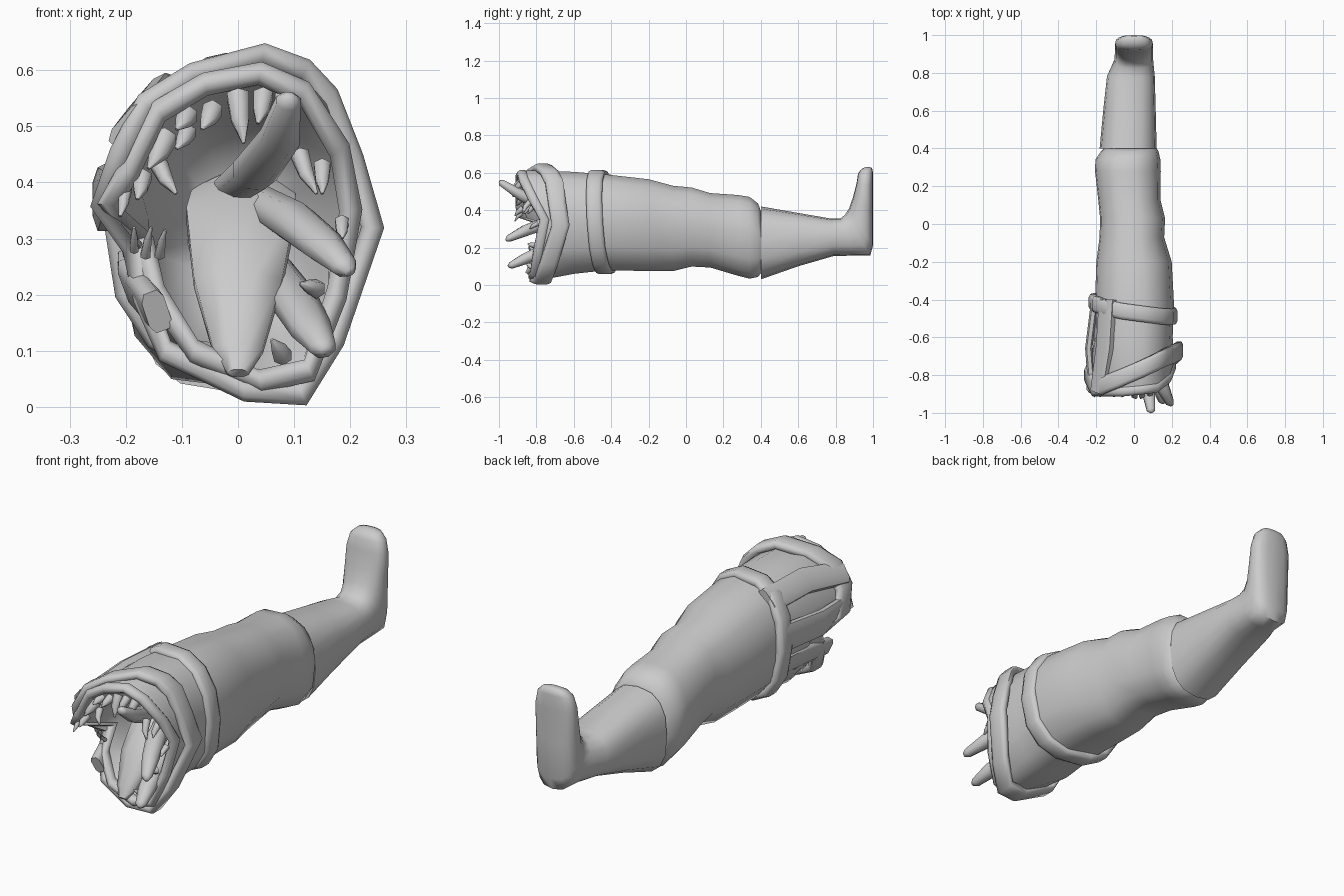
import bpy
from math import sin, cos, pi, atan2, radians
from mathutils import Vector as V

if "Cube" in bpy.data.objects:
    bpy.data.objects.remove(bpy.data.objects["Cube"])

CENTER = V((0, 0, 0.33))


def make(name, verts, faces, angle):
    me = bpy.data.meshes.new(name)
    me.from_pydata([tuple(v) for v in verts], [], faces)
    ob = bpy.data.objects.new(name, me)
    bpy.context.collection.objects.link(ob)
    bpy.ops.object.select_all(action='DESELECT')
    ob.select_set(True)
    bpy.context.view_layer.objects.active = ob
    bpy.ops.object.mode_set(mode='EDIT')
    bpy.ops.mesh.select_all(action='SELECT')
    bpy.ops.mesh.normals_make_consistent(inside=False)
    bpy.ops.object.mode_set(mode='OBJECT')
    bpy.ops.object.shade_smooth_by_angle(angle=radians(angle))
    return ob


def skin(name, rings, caps=(True, True), closed=False, angle=50):
    """Skin a list of equal-length vertex rings."""
    n, m = len(rings[0]), len(rings)
    faces = []
    for i in range(m if closed else m - 1):
        a, b = i * n, (i + 1) % m * n
        faces += [(a + k, a + (k + 1) % n, b + (k + 1) % n, b + k) for k in range(n)]
    if not closed and caps[0]:
        faces.append(tuple(range(n))[::-1])
    if not closed and caps[1]:
        faces.append(tuple(range((m - 1) * n, m * n)))
    return make(name, [v for r in rings for v in r], faces, angle)


def sup(t, p):
    c = cos(t)
    return abs(c) ** p * (1 if c >= 0 else -1)


def span_ring(ya, za, yb, zb, x0, x1, angles, p=0.85):
    """Oval ring from low point (ya,za) to high point (yb,zb), x0..x1 wide."""
    out = []
    for t in angles:
        u, w = sup(t, p), sup(t - pi / 2, p)
        out.append(V(((x0 + x1) / 2 + u * (x1 - x0) / 2,
                      (ya + yb) / 2 + w * (yb - ya) / 2,
                      (za + zb) / 2 + w * (zb - za) / 2)))
    return out


def sweep(name, path, wide, thick, side=(1, 0, 0), n=8, p=1.0, angle=65):
    """Tapered tube along a path, oval section."""
    path = [V(q) for q in path]
    rings = []
    for i, q in enumerate(path):
        d = (path[min(i + 1, len(path) - 1)] - path[max(i - 1, 0)]).normalized()
        s = V(side)
        s = (s - d * s.dot(d)).normalized()
        u = d.cross(s)
        rings.append([q + s * wide[i] * sup(2 * pi * (k + .5) / n, p)
                      + u * thick[i] * sup(2 * pi * (k + .5) / n - pi / 2, p) for k in range(n)])
    return skin(name, rings, angle=angle)


def band(name, pts, width, thick, p=0.6, n=8):
    """Closed loop strap around the body."""
    rings = []
    for q in pts:
        o = V((q.x - CENTER.x, 0, q.z - CENTER.z)).normalized()
        rings.append([q + o * thick / 2 * sup(2 * pi * (k + .5) / n, p)
                      + V((0, width / 2, 0)) * sup(2 * pi * (k + .5) / n - pi / 2, p) for k in range(n)])
    return skin(name, rings, closed=True, angle=70)


# Mouth outline, counter-clockwise from the right corner
LIP = [V(q) for q in [
    (.205, -.77, .35), (.185, -.83, .46), (.12, -.88, .565), (.04, -.89, .6), (-.06, -.9, .58),
    (-.145, -.9, .53), (-.2, -.9, .42), (-.235, -.88, .36), (-.175, -.7, .30), (-.15, -.79, .2),
    (-.08, -.83, .095), (.04, -.83, .04), (.13, -.82, .06), (.18, -.8, .2)]]
ANG = [atan2((q.z - .33) / .29, q.x / .2) for q in LIP]

# Body stations: y, z low, z high, x left, x right
BODY = [(.40, .06, .40, -.16, .12), (.385, .04, .44, -.175, .13), (.34, .03, .475, -.205, .14),
        (.28, .045, .485, -.207, .142), (.13, .09, .495, -.19, .14), (.03, .095, .525, -.18, .165),
        (-.07, .07, .535, -.183, .16), (-.2, .07, .57, -.2, .2), (-.42, .075, .595, -.207, .212),
        (-.6, .055, .61, -.21, .205)]


def station(y):
    for a, b in zip(BODY, BODY[1:]):
        if b[0] <= y <= a[0]:
            f = (y - a[0]) / (b[0] - a[0])
            return [i + (j - i) * f for i, j in zip(a, b)]
    return BODY[-1]


def around(q, k, dy):
    r = CENTER + (q - CENTER) * k
    return V((r.x, q.y + dy, r.z))


# Body with hollow mouth
rings = [span_ring(s[0], s[1], s[0], s[2], s[3], s[4], ANG) for s in BODY]
rings.append([around(q, 1.05, .05) for q in LIP])
rings.append([around(q, 1.0, 0) for q in LIP])
rings.append([around(q, .9, .03) for q in LIP])
rings.append(span_ring(-.6, .1, -.6, .52, -.16, .16, ANG))
rings.append(span_ring(-.5, .2, -.5, .42, -.09, .09, ANG))
skin("body", rings)
band("lip", [around(q, .98, .015) for q in LIP], .06, .045, 1.0)

# Two straps wrapped round the body
rear = []
for k in range(14):
    t = 2 * pi * k / 14
    y = -.45 - .037 * cos(t) - .02 * sin(t)
    s = station(y)
    rear.append(span_ring(y, s[1], y, s[2], s[3] - .012, s[4], [t])[0])
band("rear_strap", rear, .09, .045)
front = [V(q) for q in [
    (.24, -.67, .32), (.205, -.69, .44), (.165, -.705, .55), (.12, -.73, .6), (.045, -.765, .628),
    (-.08, -.82, .593), (-.165, -.855, .54), (-.21, -.865, .45), (-.243, -.8, .355), (-.185, -.68, .28),
    (-.17, -.73, .2), (-.13, -.77, .1), (.01, -.79, .03), (.115, -.77, .022), (.175, -.73, .125)]]
band("front_strap", front, .1, .043)

# Lengthwise straps and pad on the left
sweep("upper_strap", [(-.14, -.4, .54), (-.155, -.65, .545), (-.19, -.89, .5)],
      [.058, .058, .05], [.024] * 3, (.65, 0, .75), p=.6)
sweep("lower_strap", [(-.185, -.4, .24), (-.185, -.65, .22), (-.145, -.83, .17)],
      [.05, .05, .04], [.022] * 3, (-.35, 0, .93), p=.6)
sweep("side_pad", [(-.21, -.42, .38), (-.24, -.66, .37), (-.225, -.85, .39)],
      [.065, .06, .03], [.02] * 3, (0, 0, 1), p=.7)

# Lower leg and foot: low y,z / high y,z / left / right
LEG = [(.4, .03, .4, .42, -.182, .12), (.6, .1, .6, .385, -.163, .115), (.79, .155, .775, .355, -.143, .11),
       (.9, .157, .825, .355, -.105, .102), (.985, .157, .85, .375, -.1, .1), (1.0, .21, .872, .41, -.1, .1),
       (1.0, .38, .893, .47, -.1, .1), (1.0, .53, .912, .545, -.1, .1), (1.0, .6, .92, .595, -.085, .085),
       (.995, .625, .935, .617, -.06, .06), (.98, .631, .955, .629, -.025, .025)]
T16 = [2 * pi * k / 16 for k in range(16)]
skin("leg_and_foot", [span_ring(*s, T16, .78) for s in LEG], angle=65)

# Tongue and three side tendrils
sweep("tongue", [(.01, -.5, .37), (.005, -.62, .34), (0, -.74, .22), (0, -.82, .1), (0, -.85, .06)],
      [.1, .105, .085, .048, .02], [.05, .045, .035, .025, .012])
TENDRILS = [[(-.01, -.55, .39), (.03, -.75, .42), (.075, -.88, .48), (.09, -.985, .545), (.092, -.997, .555)],
            [(.03, -.55, .37), (.1, -.75, .33), (.15, -.86, .29), (.19, -.945, .25), (.2, -.96, .24)],
            [(.06, -.55, .25), (.1, -.75, .19), (.13, -.86, .14), (.152, -.935, .105), (.156, -.95, .1)]]
for i, path in enumerate(TENDRILS):
    sweep("tendril_%d" % i, path, [.035, .043, .038, .024, .01], [.03, .036, .032, .02, .008])

# Teeth: base x,y,z, lean x, lean z, radius
TEETH = [(-.2, -.87, .39, -.01, -.05, .013), (-.17, -.87, .41, -.01, -.04, .018), (-.13, -.86, .48, -.03, -.055, .024),
         (-.14, -.82, .43, .03, -.05, .017), (-.09, -.87, .52, -.02, -.025, .02), (-.09, -.82, .49, -.02, -.03, .017),
         (-.045, -.87, .53, -.02, -.035, .02), (0, -.88, .555, .01, -.085, .023), (.045, -.88, .555, -.01, -.05, .02),
         (.085, -.87, .55, -.005, -.05, .022), (.11, -.83, .45, .03, -.07, .018), (.15, -.8, .43, .0, -.05, .017),
         (.185, -.79, .33, 0, -.03, .014), (.14, -.8, .21, -.03, .01, .018), (.08, -.81, .09, -.02, .03, .018),
         (-.185, -.75, .28, 0, .04, .009), (-.165, -.77, .27, .01, .05, .01), (-.14, -.78, .27, .01, .045, .01)]
for i, (x, y, z, dx, dz, r) in enumerate(TEETH):
    sweep("tooth_%d" % i, [(x, y, z), (x + dx * .4, y - .03, z + dz * .5), (x + dx, y - .045, z + dz)],
          [r, r * .8, .003], [r, r * .7, .003], n=6)
